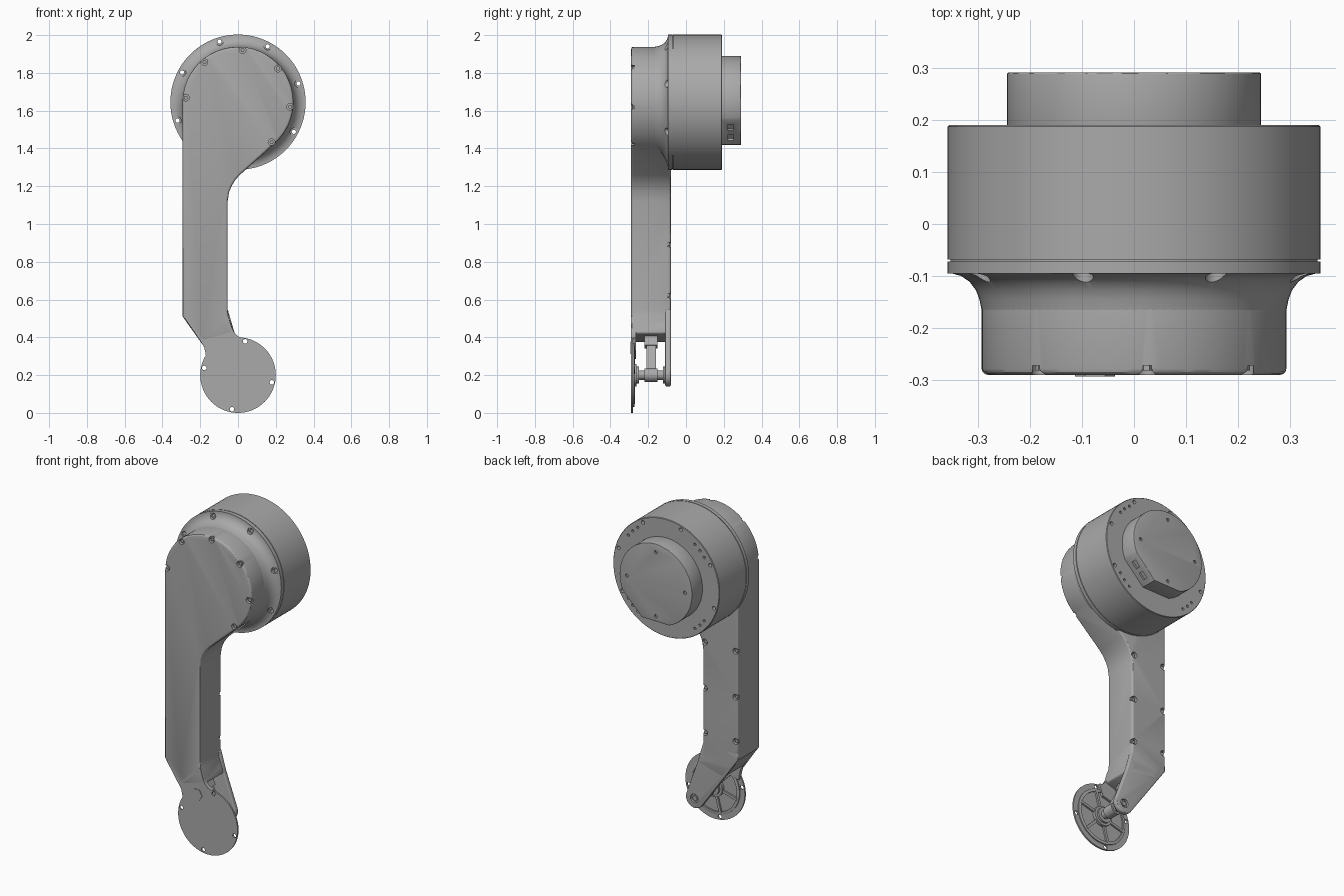
import bpy, bmesh
from math import sin, cos, radians, pi
from mathutils import Vector

if "Cube" in bpy.data.objects:
    bpy.data.objects.remove(bpy.data.objects["Cube"], do_unlink=True)

gray = bpy.data.materials.new("machined_gray")
gray.use_nodes = True
gray.diffuse_color = (0.4, 0.4, 0.4, 1)
gray.node_tree.nodes["Principled BSDF"].inputs["Base Color"].default_value = (0.4, 0.4, 0.4, 1)

AXIS = (0, 1.645)   # motor axis, x and z
JOINT = (0, 0.2)    # lower joint axis
FRONT, BACK = -0.29, -0.08


def polar(center, r, deg):
    return center[0] + r * cos(radians(deg)), center[1] + r * sin(radians(deg))


def arc(center, r, start, end, n):
    return [polar(center, r, start + (end - start) * i / n) for i in range(n + 1)]


def circle(center, r, n=32):
    return arc(center, r, 0, 360, n)[:-1]


def add_loft(bm, rings):
    """Closed skin through matching rings of points, capped at both ends."""
    loops = [[bm.verts.new(p) for p in ring] for ring in rings]
    n = len(loops[0])
    for a, b in zip(loops, loops[1:]):
        for i in range(n):
            bm.faces.new((a[i], a[(i + 1) % n], b[(i + 1) % n], b[i]))
    bm.faces.new(loops[0])
    bm.faces.new(loops[-1])


def add_prism(bm, outline, y0, y1):
    add_loft(bm, [[(x, y, z) for x, z in outline] for y in (y0, y1)])


def make(name, bm):
    bmesh.ops.recalc_face_normals(bm, faces=bm.faces)
    mesh = bpy.data.meshes.new(name)
    bm.to_mesh(mesh)
    bm.free()
    mesh.materials.append(gray)
    obj = bpy.data.objects.new(name, mesh)
    bpy.context.collection.objects.link(obj)
    return obj


def lathe(name, center, profile, n=96):
    bm = bmesh.new()
    add_loft(bm, [[(x, y, z) for x, z in circle(center, r, n)] for r, y in profile])
    return make(name, bm)


def prisms(name, *parts):
    bm = bmesh.new()
    for outline, y0, y1 in parts:
        add_prism(bm, outline, y0, y1)
    return make(name, bm)


def finish(obj, bevel=0, cutter=None):
    """Round the edges, cut the pockets and bake the result."""
    if bevel:
        mod = obj.modifiers.new("round", "BEVEL")
        mod.width, mod.segments = bevel, 3
        mod.limit_method, mod.angle_limit = "ANGLE", radians(50)
    if cutter:
        mod = obj.modifiers.new("pockets", "BOOLEAN")
        mod.operation, mod.solver, mod.object = "DIFFERENCE", "EXACT", cutter
    graph = bpy.context.evaluated_depsgraph_get()
    mesh = bpy.data.meshes.new_from_object(obj.evaluated_get(graph))
    obj.modifiers.clear()
    obj.data = mesh
    if cutter:
        bpy.data.objects.remove(cutter, do_unlink=True)
    return obj


# Screw positions
face_screws = [polar(AXIS, 0.277, -50 + 45 * i) for i in range(6)]
flange_screws = [polar(AXIS, 0.335, -28 + 45 * i) for i in range(6)]
back_screws = [(x, z) for z in (0.62, 0.89, 1.17) for x in (-0.07, -0.278)]
back_screws += [(-0.05, 0.46), (-0.235, 0.465)]

# Housing: round head, long arm and slanted lower end
outline = arc(AXIS, 0.293, 180, -48, 64)
outline += [(0.01, 1.26), (-0.012, 1.236), (-0.032, 1.205), (-0.047, 1.17), (-0.055, 1.12)]
outline += [(-0.055, 0.55), (-0.05, 0.51), (-0.02, 0.42), (-0.19, 0.372), (-0.293, 0.51)]
pockets = prisms("housing_cutter",
                 *[(circle(p, 0.018, 20), FRONT - 0.02, FRONT + 0.018) for p in face_screws],
                 *[(circle(p, 0.018, 20), BACK - 0.018, BACK + 0.02) for p in back_screws])
finish(prisms("arm_housing", (outline, FRONT, BACK)), 0.012, pockets)

# Motor with flared collar, flange, seam groove and drum
profile = [(0.285, -0.2), (0.293, -0.165), (0.297, -0.145), (0.304, -0.127), (0.316, -0.111),
           (0.332, -0.1), (0.35, -0.095), (0.358, -0.095), (0.358, -0.072), (0.353, -0.072),
           (0.353, -0.068), (0.358, -0.068), (0.358, 0.187), (0.355, 0.19)]
rear_holes = [polar(AXIS, 0.32, base + step) for base in (45, 135, 225, 315) for step in (-8, 0, 8)]
pockets = prisms("motor_cutter",
                 *[([*circle(p, 0.02, 20)], -0.16, -0.0945) for p in flange_screws],
                 *[(circle(p, 0.008, 12), 0.178, 0.21) for p in rear_holes])
motor = finish(lathe("motor_drum", AXIS, profile), 0, pockets)
bores = prisms("bore_cutter", *[(circle(p, 0.011, 16), -0.2, 0.3) for p in flange_screws])
finish(motor, 0, bores)

# Rear cap with one flat side holding two sockets
cap_outline = arc(AXIS, 0.244, -23, 247, 80) + arc(AXIS, 0.244, 249, 293, 1)
normal = Vector((cos(-pi / 4), 0, sin(-pi / 4)))
along = Vector((-normal.z, 0, normal.x))
middle = Vector((AXIS[0], 0.237, AXIS[1])) + normal * 0.2262


def socket(bm, shift):
    rings = []
    for depth in (-0.012, 0.02):
        c = middle + along * shift + normal * depth
        rings.append([c + along * a * 0.022 + Vector((0, b * 0.015, 0))
                      for a, b in ((-1, -1), (1, -1), (1, 1), (-1, 1))])
    add_loft(bm, rings)


bm = bmesh.new()
for shift in (-0.037, 0.037):
    socket(bm, shift)
for k in range(4):
    add_prism(bm, circle(polar(AXIS, 0.195, 90 * k), 0.01, 12), 0.28, 0.31)
finish(prisms("rear_cap", (cap_outline, 0.18, 0.291)), 0.003, make("cap_cutter", bm))

# Screw heads
prisms("housing_screws",
       *[(circle(p, 0.011, 6), FRONT + 0.008, FRONT + 0.03) for p in face_screws],
       *[(circle(p, 0.011, 6), BACK - 0.03, BACK - 0.008) for p in back_screws])

# Front plate joining the arm to the lower disc
disc_holes = [polar(JOINT, 0.183, 78 + a) for a in (0, 90, 182, 270)]
holes = prisms("disc_cutter", *[(circle(p, 0.012, 16), -0.4, 0) for p in disc_holes])
finish(prisms("front_disc", (circle(JOINT, 0.2, 72), FRONT, -0.28)), 0, holes)
neck = [(-0.05, 0.51), (-0.035, 0.455), (-0.02, 0.425), (0.0, 0.405), (0.025, 0.397),
        (0, 0.33), (-0.168, 0.285), (-0.172, 0.315), (-0.18, 0.352), (-0.28, 0.5)]
prisms("neck_plate", (neck, FRONT, -0.266))
prisms("neck_badge", (circle((-0.075, 0.345), 0.038, 6), FRONT - 0.003, FRONT + 0.002))

# Raised rim and spokes on the inside of the disc
rim = lathe("disc_rim", JOINT, [(0.168, -0.285), (0.168, -0.274), (0.16, -0.272)], 72)
finish(rim, 0, prisms("rim_cutter", (circle(JOINT, 0.15, 72), -0.4, 0)))
bm = bmesh.new()
for k in range(6):
    a = 60 * k + 15
    side = Vector((-sin(radians(a)), cos(radians(a)))) * 0.008
    inner, outer = Vector(polar(JOINT, 0.03, a)), Vector(polar(JOINT, 0.156, a))
    add_prism(bm, [inner - side, outer - side, outer + side, inner + side], -0.285, -0.27)
make("disc_spokes", bm)

# Rear fork plate tapering to the joint
fork = arc(JOINT, 0.06, 215, 380, 20)
fork += [(-0.02, 0.43), (-0.055, 0.55), (-0.293, 0.55), (-0.293, 0.51)]
bolt_pocket = prisms("fork_cutter", (circle(JOINT, 0.026, 24), BACK - 0.014, 0))
finish(prisms("fork_plate", (fork, -0.11, BACK)), 0.008, bolt_pocket)
prisms("joint_bolt", (circle(JOINT, 0.016, 6), -0.1, BACK - 0.004))

# Joint pin with collars, and the link reaching up into the arm
pin = [(0.06, -0.285), (0.06, -0.262), (0.045, -0.262), (0.045, -0.25), (0.025, -0.25),
       (0.025, -0.22), (0.036, -0.22), (0.036, -0.15), (0.025, -0.15), (0.025, -0.122),
       (0.045, -0.122), (0.045, -0.1)]
lathe("joint_pin", JOINT, pin, 40)
prisms("link_rod", ([(-0.024, 0.19), (0.022, 0.21), (-0.095, 0.44), (-0.14, 0.42)], -0.21, -0.16))
prisms("link_bracket", ([(-0.09, 0.34), (-0.045, 0.36), (-0.08, 0.43), (-0.13, 0.42)], -0.22, -0.15))

# Smooth shading with crisp edges
bpy.ops.object.select_all(action="DESELECT")
for obj in bpy.context.scene.objects:
    if obj.type == "MESH" and gray.name in obj.data.materials:
        obj.select_set(True)
        bpy.context.view_layer.objects.active = obj
bpy.ops.object.shade_smooth_by_angle(angle=radians(30))
